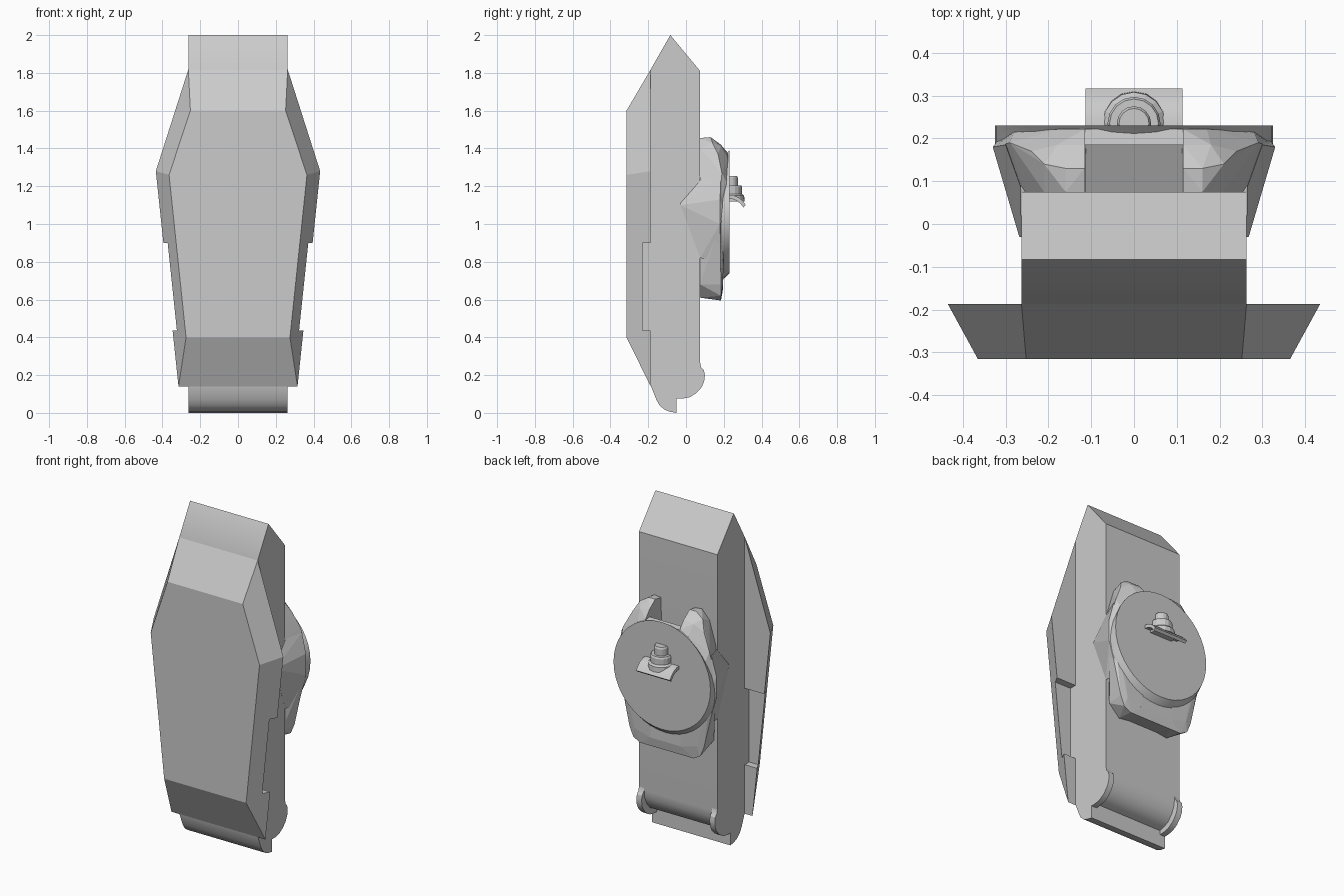
import bpy, bmesh, math


def finish(name, bm, smooth=None):
    bmesh.ops.recalc_face_normals(bm, faces=bm.faces)
    me = bpy.data.meshes.new(name)
    bm.to_mesh(me)
    bm.free()
    ob = bpy.data.objects.new(name, me)
    bpy.context.collection.objects.link(ob)
    if smooth:
        bpy.ops.object.select_all(action='DESELECT')
        bpy.context.view_layer.objects.active = ob
        ob.select_set(True)
        bpy.ops.object.shade_smooth_by_angle(angle=math.radians(smooth))
    return ob


def loft(name, rings, smooth=None):
    """Skin matching closed rings and cap both ends."""
    bm = bmesh.new()
    vs = [[bm.verts.new(p) for p in r] for r in rings]
    n = len(vs[0])
    for a, b in zip(vs, vs[1:]):
        for i in range(n):
            bm.faces.new((a[i], a[(i + 1) % n], b[(i + 1) % n], b[i]))
    bm.faces.new(vs[0])
    bm.faces.new(vs[-1])
    return finish(name, bm, smooth)


def extrude_x(name, profile, x0, x1, smooth=None):
    return loft(name, [[(x, y, z) for y, z in profile] for x in (x0, x1)], smooth)


def hull(name, pts):
    bm = bmesh.new()
    for p in pts:
        bm.verts.new(p)
    res = bmesh.ops.convex_hull(bm, input=bm.verts)
    junk = {v for v in res['geom_interior'] + res['geom_unused'] if isinstance(v, bmesh.types.BMVert)}
    bmesh.ops.delete(bm, geom=list(junk), context='VERTS')
    bmesh.ops.dissolve_limit(bm, angle_limit=math.radians(1), verts=bm.verts, edges=bm.edges)
    return finish(name, bm)


def box(name, x0, x1, y0, y1, z0, z1):
    return extrude_x(name, [(y0, z0), (y1, z0), (y1, z1), (y0, z1)], x0, x1)


def circle(r, n, cx, cy):
    return [(cx + r * math.cos(2 * math.pi * i / n), cy + r * math.sin(2 * math.pi * i / n)) for i in range(n)]


# central body with rounded heel and foot lip
HEEL = [(0.075, 0.25), (0.07, 0.205), (0.05, 0.16), (0.02, 0.125), (-0.015, 0.108), (-0.05, 0.10)]
extrude_x("central_body",
          [(-0.083, 2.0), (0.075, 1.81)] + HEEL +
          [(-0.05, 0.0), (-0.085, 0.006), (-0.115, 0.018), (-0.14, 0.04), (-0.157, 0.07), (-0.187, 0.145), (-0.187, 1.818)],
          -0.263, 0.263, 30)

# raised cheeks either side of the heel
RIM = [(-0.05, 0.075), (-0.02, 0.075), (0.02, 0.083), (0.055, 0.105), (0.082, 0.135),
       (0.096, 0.165), (0.1, 0.2), (0.095, 0.225), (0.08, 0.242), (0.075, 0.265)]
for s, side in ((-1, "left"), (1, "right")):
    extrude_x(side + "_heel_cheek", HEEL + RIM, s * 0.228, s * 0.263, 30)


# bevelled front shield with a notch in each rear edge
def outline(half, y):
    return [(x, y, z) for x, z in half] + [(-x, y, z) for x, z in reversed(half)]


shield = loft("front_shield", [outline([(0.315, 0.14), (0.435, 1.28), (0.263, 1.818)], -0.187),
                               outline([(0.275, 0.40), (0.365, 1.26), (0.252, 1.60)], -0.315)])
for s, side in ((-1, "left"), (1, "right")):
    cutter = box(side + "_notch_cutter", s * 0.263, s * 0.6, -0.23, -0.1, 0.437, 0.9)
    cutter.hide_render = True
    cutter.hide_set(True)
    mod = shield.modifiers.new(side + "_notch", 'BOOLEAN')
    mod.operation, mod.solver, mod.object = 'DIFFERENCE', 'EXACT', cutter

# rear mount: side shells with upper horns, and pointed ears gripping the body
SHELL = [(0.1, 0.075, 0.62), (0.17, 0.075, 0.61), (0.24, 0.075, 0.68), (0.115, 0.075, 1.45),
         (0.16, 0.075, 1.455), (0.21, 0.075, 1.40), (0.1, 0.185, 0.595), (0.18, 0.185, 0.595),
         (0.225, 0.185, 0.62), (0.25, 0.185, 0.68), (0.255, 0.075, 1.25), (0.325, 0.18, 1.0),
         (0.325, 0.18, 1.13), (0.29, 0.19, 1.27), (0.115, 0.13, 1.46), (0.16, 0.13, 1.46),
         (0.21, 0.14, 1.43), (0.24, 0.17, 1.37), (0.115, 0.185, 1.42), (0.18, 0.185, 1.41),
         (0.115, 0.222, 1.375), (0.17, 0.222, 1.345), (0.28, 0.215, 1.22), (0.31, 0.205, 1.05),
         (0.1, 0.195, 0.65), (0.21, 0.195, 0.68)]
EAR = [(0.263, -0.03, 1.11), (0.268, -0.03, 1.10), (0.266, 0.0, 1.03), (0.264, 0.075, 0.82),
       (0.264, 0.06, 1.145), (0.264, 0.085, 1.24), (0.33, 0.18, 1.0), (0.33, 0.18, 1.13),
       (0.30, 0.185, 1.25), (0.275, 0.185, 0.80), (0.31, 0.205, 1.05)]
for s, side in ((-1, "left"), (1, "right")):
    hull(side + "_mount_shell", [(s * x, y, z) for x, y, z in SHELL])
    hull(side + "_mount_ear", [(s * x, y, z) for x, y, z in EAR])

# web and crossbar between the shells
extrude_x("mount_web", [(0.075, 0.62), (0.185, 0.595), (0.195, 0.65), (0.195, 1.32), (0.075, 1.26)], -0.115, 0.115)
extrude_x("mount_crossbar", [(0.185, 1.29), (0.222, 1.29), (0.222, 1.37), (0.185, 1.375)], -0.116, 0.116)

# round rear disc, its skirt slanting down toward the mount
loft("rear_disc", [[(x, y, z) for x, z in circle(0.325, 40, 0, cz)]
                   for y, cz in ((0.185, 1.025), (0.205, 1.04), (0.23, 1.065))], 20)

# curved bracket under the stud
extrude_x("stud_bracket", [(0.22, 1.155), (0.25, 1.152), (0.28, 1.14), (0.3, 1.122), (0.317, 1.1),
                           (0.303, 1.088), (0.288, 1.108), (0.27, 1.122), (0.248, 1.132), (0.22, 1.135)],
          -0.113, 0.113, 30)

# stepped stud
for name, rings in (("stud_base", ((0.075, 1.12), (0.073, 1.15), (0.062, 1.16), (0.062, 1.195), (0.057, 1.205))),
                    ("stud_tip", ((0.04, 1.2), (0.04, 1.245), (0.035, 1.255)))):
    loft(name, [[(x, y, z) for x, y in circle(r, 16, 0, 0.235)] for r, z in rings])
